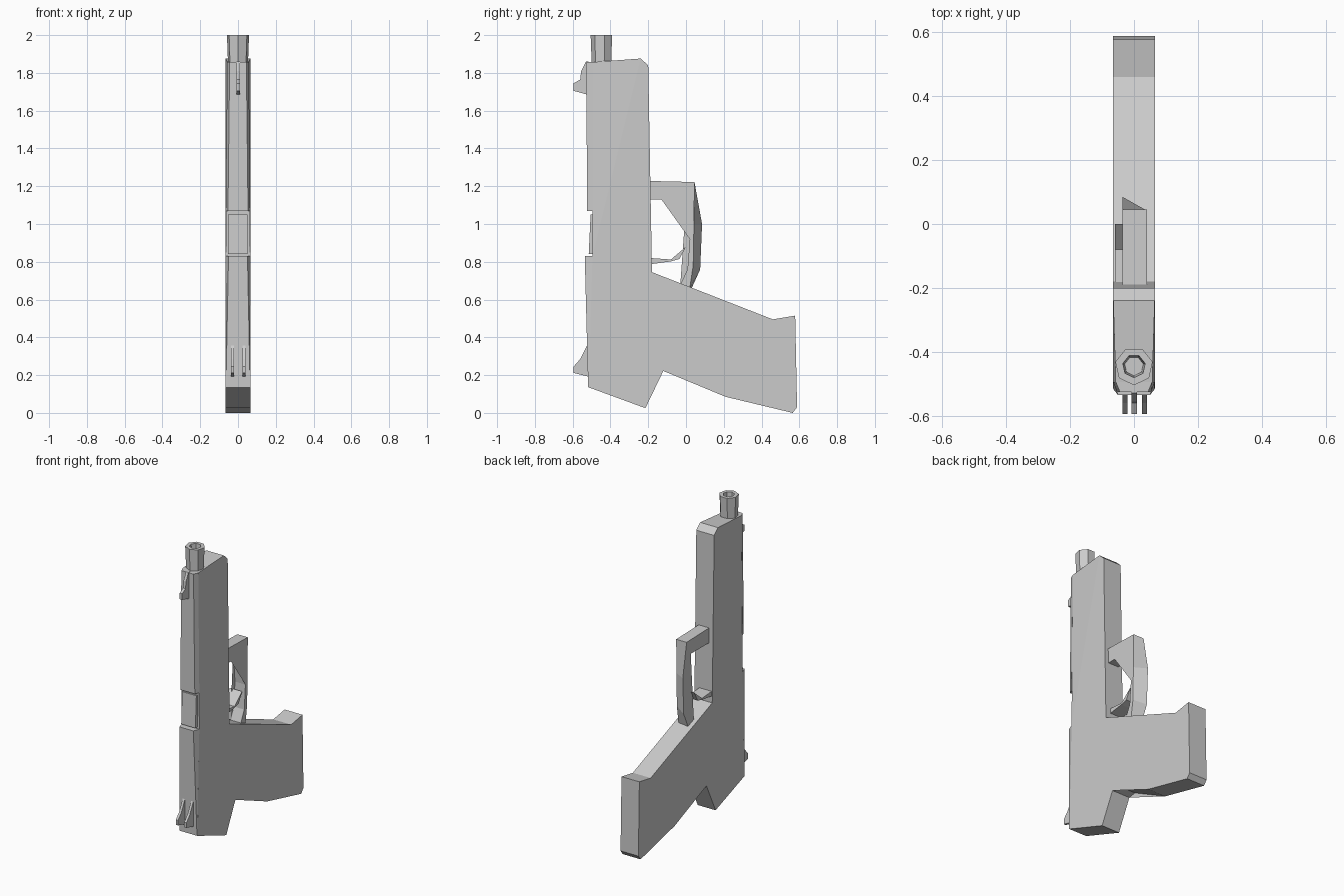
import bpy, bmesh, math
from mathutils import Vector

if "Cube" in bpy.data.objects:
    bpy.data.objects.remove(bpy.data.objects["Cube"])


def finish(name, bm):
    bmesh.ops.recalc_face_normals(bm, faces=bm.faces)
    mesh = bpy.data.meshes.new(name)
    bm.to_mesh(mesh)
    bm.free()
    obj = bpy.data.objects.new(name, mesh)
    bpy.context.collection.objects.link(obj)
    return obj


def loft(name, left, right):
    """Close two matching rings of points into a solid."""
    bm = bmesh.new()
    a = [bm.verts.new(p) for p in left]
    b = [bm.verts.new(p) for p in right]
    n = len(a)
    for i in range(n):
        j = (i + 1) % n
        bm.faces.new((a[i], a[j], b[j], b[i]))
    caps = [bm.faces.new(a), bm.faces.new(b)]
    bmesh.ops.triangulate(bm, faces=caps)
    return finish(name, bm)


def slab(name, profile, x0, x1):
    """Extrude a (y, z) side profile across x."""
    return loft(name, [(x0, y, z) for y, z in profile],
                [(x1, y, z) for y, z in profile])


def ridge(name, low, high):
    """Chamfered strip; each section is (z, back_y, back_half, front_y, front_half)."""
    rings = []
    for z, yb, hb, yf, hf in (low, high):
        rings.append([(-hb, yb, z), (-hf, yf, z), (hf, yf, z), (hb, yb, z)])
    return loft(name, *rings)


# Main body and grip, narrowed at the upper front corner
body = [(-0.495, 1.857), (-0.24, 1.876), (-0.20, 1.84), (-0.18, 0.745),
        (0.46, 0.495), (0.578, 0.515), (0.588, 0.03), (0.565, 0.004),
        (0.21, 0.085), (-0.07, 0.232), (-0.12, 0.222), (-0.215, 0.025),
        (-0.515, 0.135), (-0.495, 0.83)]
frame = slab("frame_and_grip", body, -0.065, 0.065)
for v in frame.data.vertices:
    if v.co.z > 1.85 and v.co.y < -0.4:
        v.co.x *= 0.88
    if v.co.z < 0.01:
        v.co.z = 0

# Chamfered slide strips and the port cover between them
ridge("slide_front", (1.07, -0.495, 0.065, -0.525, 0.053),
      (1.857, -0.495, 0.057, -0.526, 0.044))
ridge("slide_rear", (0.137, -0.513, 0.065, -0.518, 0.064),
      (0.83, -0.495, 0.065, -0.536, 0.05))
slab("port_cover", [(-0.49, 0.84), (-0.515, 0.84), (-0.505, 1.05), (-0.49, 1.05)],
     -0.053, 0.05)

# Seven-sided barrel with a recessed bore
bm = bmesh.new()
rings = []
for z, r in ((1.845, 0.054), (2.0, 0.06), (2.0, 0.036), (1.9, 0.03)):
    rings.append([bm.verts.new((r * math.sin(k * math.tau / 7),
                                -0.445 - r * math.cos(k * math.tau / 7), z))
                  for k in range(7)])
for a, b in zip(rings, rings[1:]):
    for i in range(7):
        j = (i + 1) % 7
        bm.faces.new((a[i], a[j], b[j], b[i]))
bm.faces.new(rings[0])
bm.faces.new(rings[-1])
finish("barrel", bm)

# Sights
slab("front_sight", [(-0.515, 1.86), (-0.53, 1.86), (-0.555, 1.81), (-0.56, 1.765),
                     (-0.595, 1.745), (-0.595, 1.705), (-0.515, 1.683)], -0.008, 0.01)
for side, x in (("left", -0.028), ("right", 0.033)):
    slab("rear_sight_" + side, [(-0.515, 0.375), (-0.56, 0.285), (-0.595, 0.245),
                                (-0.595, 0.212), (-0.51, 0.19)], x - 0.008, x + 0.008)

# Trigger guard with a slanted outer face
outer = [(-0.20, 1.228), (0.045, 1.222), (0.085, 1.0), (0.075, 0.76), (0.03, 0.66)]
inner = [(-0.03, 0.68), (0.008, 0.76), (0.02, 0.92), (0.002, 1.13), (-0.20, 1.13)]
slant = [(-0.20, 1.228), (0.045, 1.222), (0.042, 1.0), (0.038, 0.78), (0.02, 0.66)]
loft("trigger_guard", [(-0.036, y, z) for y, z in outer + inner],
     [(0.04, y, z) for y, z in slant + inner])

# Trigger
slab("trigger", [(-0.19, 0.82), (-0.08, 0.812), (0.0, 0.88), (-0.035, 0.815),
                 (-0.08, 0.802), (-0.19, 0.787)], -0.06, 0.03)
